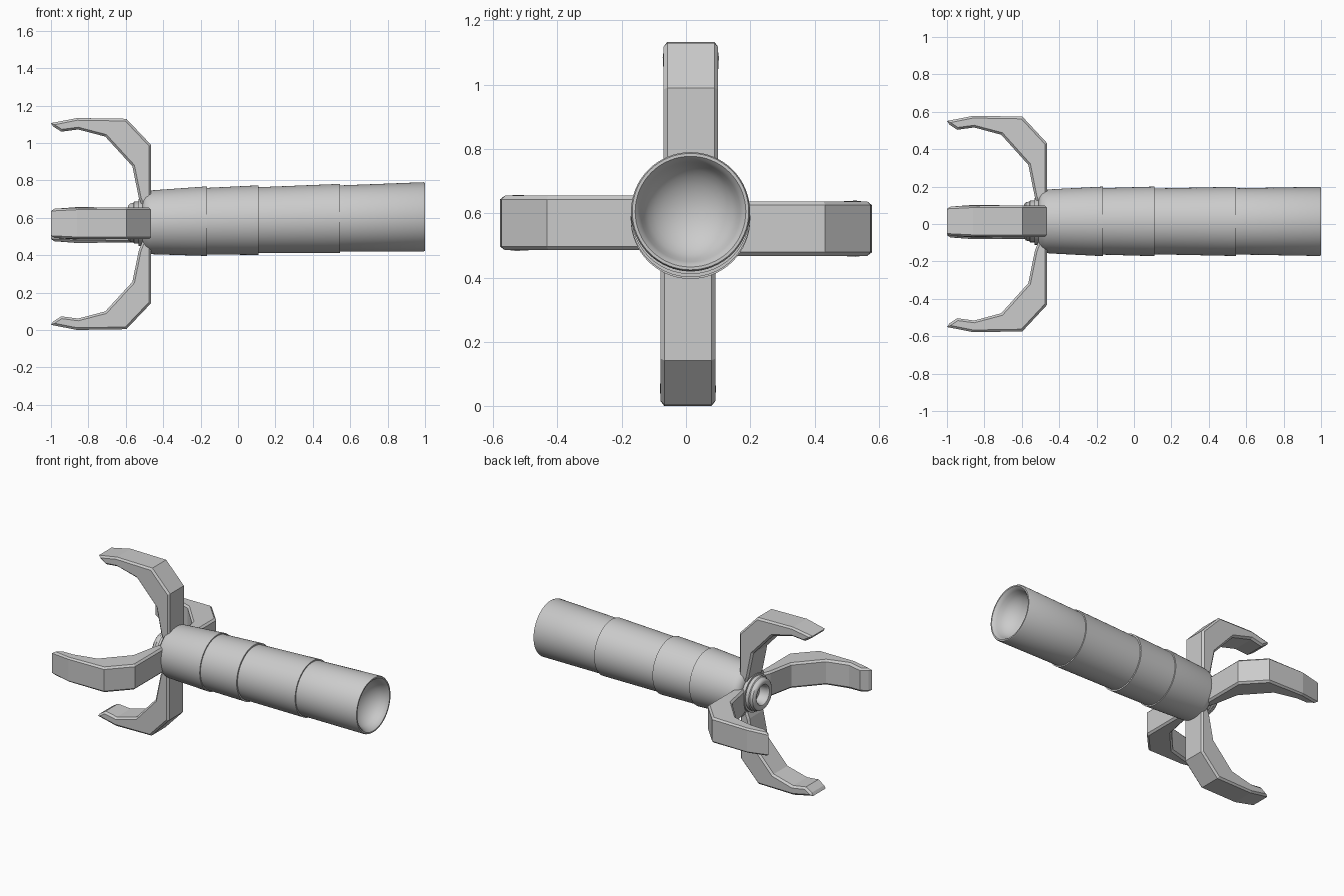
import bpy, bmesh
from math import sin, cos, pi, radians
from mathutils import Vector

if "Cube" in bpy.data.objects:
    bpy.data.objects.remove(bpy.data.objects["Cube"])

AXIS_Y = 0.014


def axis_z(x):
    # the barrel axis rises slightly toward the open end
    return 0.585 + 0.02 * x


def finish(bm, name, smooth):
    bmesh.ops.remove_doubles(bm, verts=bm.verts, dist=1e-5)
    bmesh.ops.recalc_face_normals(bm, faces=bm.faces)
    me = bpy.data.meshes.new(name)
    bm.to_mesh(me)
    bm.free()
    ob = bpy.data.objects.new(name, me)
    bpy.context.collection.objects.link(ob)
    if smooth:
        bpy.ops.object.select_all(action='DESELECT')
        ob.select_set(True)
        bpy.context.view_layer.objects.active = ob
        bpy.ops.object.shade_smooth_by_angle(angle=radians(35))
    return ob


def lathe(name, profile, sides=64):
    # profile of (x, radius) turned round the barrel axis
    bm = bmesh.new()
    rings = []
    for x, r in profile:
        rings.append([bm.verts.new((x, AXIS_Y + r * cos(2 * pi * i / sides),
                                    axis_z(x) + r * sin(2 * pi * i / sides)))
                      for i in range(sides)])
    for a, b in zip(rings, rings[1:]):
        for i in range(sides):
            j = (i + 1) % sides
            bm.faces.new((a[i], a[j], b[j], b[i]))
    return finish(bm, name, True)


def claw(name, radial, side, lateral, scale):
    # side profile (x, distance from centre), given thickness and chamfered
    profile = [(-0.465, 0.09), (-0.465, 0.424), (-0.597, 0.563), (-0.86, 0.567),
               (-1.0, 0.54), (-0.988, 0.522), (-0.945, 0.494), (-0.855, 0.506),
               (-0.71, 0.468), (-0.565, 0.31), (-0.53, 0.14), (-0.51, 0.09)]
    radial, side = Vector(radial), Vector(side)
    centre = Vector((0, 0, 0.566)) + side * lateral
    bm = bmesh.new()
    loops = []
    for s in (-1, 1):
        loops.append([bm.verts.new(centre + Vector((x, 0, 0)) + radial * r * scale
                                   + side * s * (0.078 if x < -0.9 else 0.085))
                      for x, r in profile])
    caps = [bm.faces.new(l) for l in loops]
    n = len(profile)
    for i in range(n):
        j = (i + 1) % n
        bm.faces.new((loops[0][i], loops[0][j], loops[1][j], loops[1][i]))
    bmesh.ops.recalc_face_normals(bm, faces=bm.faces)
    edges = [e for f in caps for e in f.edges]
    bmesh.ops.bevel(bm, geom=edges, offset=0.012, offset_type='OFFSET',
                    segments=1, affect='EDGES', clamp_overlap=True)
    return finish(bm, name, False)


# stepped barrel with rounded front and dished open end
dish = [(1 - 0.13 * cos(t * pi / 16), 0.158 * sin(t * pi / 16)) for t in range(7, -1, -1)]
lathe("barrel", [
    (-0.51, 0.0), (-0.51, 0.125), (-0.505, 0.142), (-0.492, 0.158), (-0.475, 0.167),
    (-0.455, 0.171), (-0.165, 0.186), (-0.165, 0.178), (0.11, 0.186), (0.11, 0.176),
    (0.545, 0.185), (0.545, 0.177), (0.992, 0.185), (1.0, 0.181), (1.0, 0.172),
    (0.99, 0.163)] + dish)

# stepped nozzle ring with a hole between the claws
lathe("nozzle", [
    (-0.50, 0.125), (-0.532, 0.125), (-0.532, 0.112), (-0.555, 0.112), (-0.56, 0.106),
    (-0.578, 0.102), (-0.587, 0.092), (-0.589, 0.08), (-0.584, 0.068), (-0.57, 0.06),
    (-0.52, 0.056), (-0.52, 0.0)], 40)

# four gripping claws
for name, radial, side, lateral, scale in (
        ("upper_claw", (0, 0, 1), (0, 1, 0), 0.015, 1.0),
        ("lower_claw", (0, 0, -1), (0, 1, 0), 0.006, 0.998),
        ("front_claw", (0, -1, 0), (0, 0, 1), 0.004, 1.02),
        ("back_claw", (0, 1, 0), (0, 0, 1), -0.014, 1.02)):
    claw(name, radial, side, lateral, scale)
